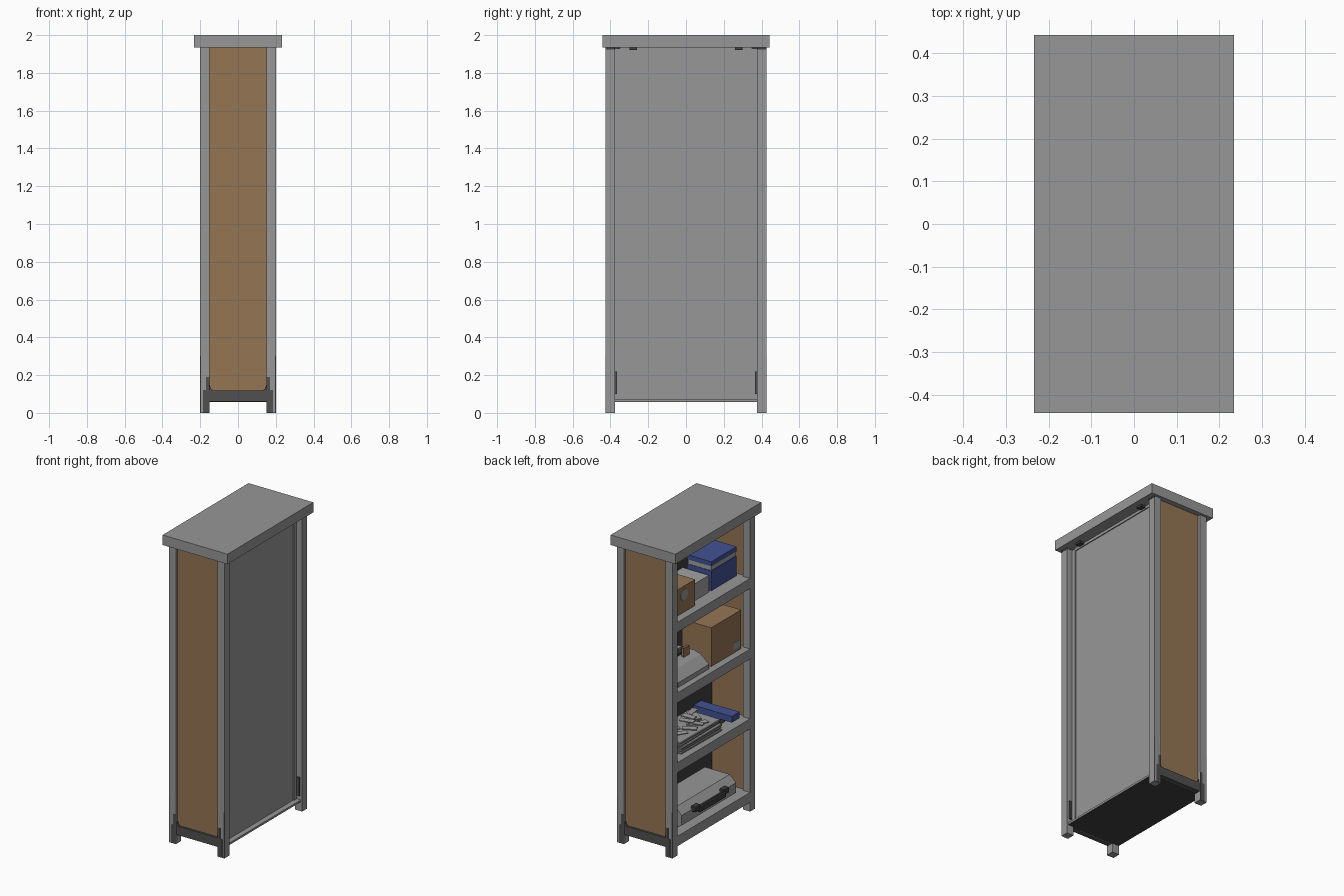
import bpy, bmesh, math, random
from mathutils import Matrix, Vector

if "Cube" in bpy.data.objects:
    bpy.data.objects.remove(bpy.data.objects["Cube"])
random.seed(4)

def mat(name, r, g, b):
    m = bpy.data.materials.new(name)
    m.diffuse_color = (r, g, b, 1)
    m.use_nodes = True
    m.node_tree.nodes["Principled BSDF"].inputs["Base Color"].default_value = m.diffuse_color
    return m

GREY = mat("painted_grey", .31, .31, .315)
WORN = mat("worn_grey", .08, .08, .082)
DARK = mat("dark_grey", .05, .05, .05)
BROWN = mat("board_brown", .30, .178, .088)
BLUE = mat("box_blue", .055, .082, .29)
PALE = mat("pale_grey", .36, .36, .36)

def finish(name, bm, m):
    bmesh.ops.recalc_face_normals(bm, faces=bm.faces)
    me = bpy.data.meshes.new(name)
    bm.to_mesh(me)
    bm.free()
    me.materials.append(m)
    ob = bpy.data.objects.new(name, me)
    bpy.context.collection.objects.link(ob)
    return ob

def box(name, x, y, z, m, bevel=0, rot=0):
    """Box from (min, max) ranges, optionally bevelled and turned about z."""
    bm = bmesh.new()
    bmesh.ops.create_cube(bm, size=1)
    for v in bm.verts:
        v.co = Vector(((x[1]-x[0])*v.co.x, (y[1]-y[0])*v.co.y, (z[1]-z[0])*v.co.z))
    if bevel:
        bmesh.ops.bevel(bm, geom=bm.edges[:], offset=bevel, segments=1, affect='EDGES')
    bm.transform(Matrix.Translation((sum(x)/2, sum(y)/2, sum(z)/2)) @ Matrix.Rotation(rot, 4, 'Z'))
    return finish(name, bm, m)

def prism(name, pts, y, m):
    """Extrude an x-z profile along y."""
    bm = bmesh.new()
    f = bm.faces.new([bm.verts.new((px, y[0], pz)) for px, pz in pts])
    r = bmesh.ops.extrude_face_region(bm, geom=[f])
    for v in r['geom']:
        if isinstance(v, bmesh.types.BMVert):
            v.co.y = y[1]
    return finish(name, bm, m)

def rng(s, a, b):
    return tuple(sorted((s*a, s*b)))

# Frame: cap, posts, end rails and end panels
box("top_cap", (-.234, .234), (-.4425, .4425), (1.935, 2), GREY)
for sy in (-1, 1):
    for sx in (-1, 1):
        box("corner_post", rng(sx, .15, .2), rng(sy, .375, .425), (0, 1.94), GREY)
        # worn patches low on the posts
        box("worn_post_patch", rng(sx, .152, .184), rng(sy, .4245, .4262), (0, .12), WORN)
        box("worn_post_chip", rng(sx, .152, .170), rng(sy, .4245, .4262), (.12, .19), WORN)
        box("worn_post_edge", rng(sx, .195, .2005), rng(sy, .4245, .4262), (0, .3), WORN)
        # curved brace between post and rail
        prism("rail_corner", [(sx*.151, .10), (sx*.151, .15), (sx*.142, .128), (sx*.125, .115), (sx*.125, .10)],
              rng(sy, .39, .418), WORN)
    box("end_rail", (-.152, .152), rng(sy, .385, .421), (.06, .118), WORN)
    box("end_rail_inner_face", (-.15, .15), rng(sy, .378, .386), (.06, .118), GREY)
    box("end_panel", (-.152, .152), rng(sy, .390, .408), (.11, 1.94), BROWN)
    # chips and clips seen on the rear side
    box("rear_chip", (.168, .185), rng(sy, .365, .3765), (.1, .22), WORN)
    box("rear_clip", (.165, .195), rng(sy, .26, .3), (1.922, 1.936), DARK)
    box("post_clip", (.17, .2005), rng(sy, .375, .425), (1.925, 1.936), DARK)

# Rear board, recessed behind the posts, with frame and bottom ledge
box("rear_board", (.092, .155), (-.376, .376), (.07, 1.92), GREY)
box("rear_board_inner_face", (.085, .093), (-.389, .389), (.12, 1.935), DARK)
for s in (-1, 1):
    box("rear_frame_stile", (.15, .161), rng(s, .347, .376), (.06, 1.93), GREY)
box("rear_top_rail", (.15, .161), (-.35, .35), (1.917, 1.935), GREY)
box("rear_bottom_ledge", (.08, .19), (-.376, .376), (.06, .073), GREY)

# Shelves
for z in (.125, .605, 1.06, 1.52):
    box("shelf", (-.2, .09), (-.39, .39), (z-.065, z), GREY)
box("underside", (-.198, .188), (-.384, .384), (.0585, .061), DARK)

# Bottom shelf: carrying case with handle
prism("case_body", [(-.12, .125), (-.165, .15), (-.165, .215), (-.12, .258), (.06, .258), (.08, .24), (.08, .125)],
      (-.28, .28), GREY)
box("case_handle", (-.198, -.178), (-.135, .135), (.185, .225), DARK, .006)
for s in (-1, 1):
    box("handle_mount", (-.192, -.155), rng(s, .12, .175), (.2, .235), DARK, .004)

# Third shelf: stacked trays, loose sheets and blue folder
for i in range(5):
    z = .605 + i*.016
    d = random.uniform(-.006, .006)
    box("stacked_tray", (-.155+d, .078+d), (-.14+d, .27+d), (z, z+.013), GREY, .003, random.uniform(-.02, .02))
box("stack_core", (-.14, .07), (-.125, .255), (.607, .68), WORN)
for i in range(14):
    x, y = random.uniform(-.11, .03), random.uniform(-.08, .22)
    z = .683 + .0025*i
    box("loose_sheet", (x-.02, x+.02), (y-.045, y+.045), (z, z+.006), PALE if i % 3 else GREY, 0, random.uniform(0, 3))
box("blue_folder", (-.198, .08), (-.27, -.19), (.65, .69), BLUE)
box("folder_support", (-.10, .08), (-.26, -.19), (.605, .65), WORN)

# Second shelf: carton with label, sloped desk machine
box("carton", (-.153, .06), (-.35, -.042), (1.06, 1.313), BROWN)
box("carton_label", (-.155, -.15), (-.335, -.27), (1.08, 1.125), GREY)
prism("machine_body", [(-.16, 1.06), (-.16, 1.09), (-.10, 1.14), (-.05, 1.155), (.06, 1.155), (.08, 1.13), (.08, 1.06)],
      (-.01, .31), GREY)
box("machine_roller", (-.03, .01), (.03, .29), (1.15, 1.185), DARK, .01)
box("machine_card", (-.06, -.045), (.05, .11), (1.15, 1.21), BROWN)

# Top shelf: blue box with lid, grey box, brown carton with hand hole
box("blue_box", (-.111, .063), (-.36, -.102), (1.52, 1.65), BLUE)
box("blue_box_band", (-.108, .06), (-.357, -.105), (1.648, 1.682), PALE)
box("blue_box_lid", (-.112, .064), (-.361, -.101), (1.68, 1.71), BLUE)
box("grey_box", (-.11, .08), (-.08, .1), (1.52, 1.63), PALE)
box("brown_carton", (-.15, .078), (.12, .35), (1.52, 1.69), BROWN)
bm = bmesh.new()
bmesh.ops.create_cone(bm, cap_ends=True, segments=16, radius1=.036, radius2=.036, depth=.004)
bm.transform(Matrix.Translation((-.151, .235, 1.635)) @ Matrix.Rotation(math.pi/2, 4, 'Y'))
finish("carton_hand_hole", bm, GREY)
